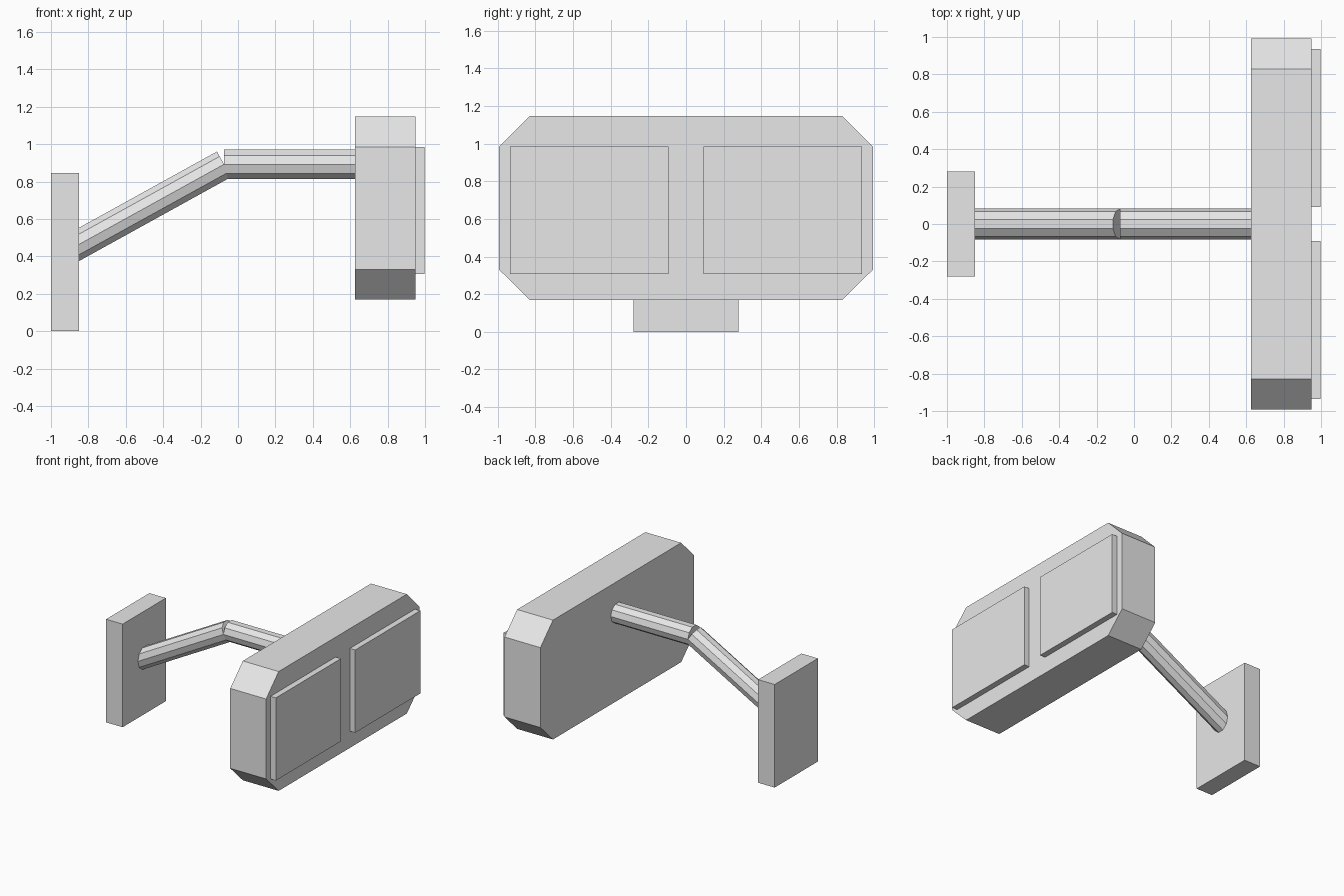
import bpy, bmesh
from mathutils import Vector

if "Cube" in bpy.data.objects:
    bpy.data.objects.remove(bpy.data.objects["Cube"])

grey = bpy.data.materials.new("light grey")
grey.diffuse_color = (0.8, 0.8, 0.8, 1)
grey.use_nodes = True
grey.node_tree.nodes["Principled BSDF"].inputs["Base Color"].default_value = grey.diffuse_color


def add_object(name, bm):
    bmesh.ops.recalc_face_normals(bm, faces=bm.faces)
    mesh = bpy.data.meshes.new(name)
    bm.to_mesh(mesh)
    bm.free()
    mesh.materials.append(grey)
    obj = bpy.data.objects.new(name, mesh)
    bpy.context.collection.objects.link(obj)
    return obj


def slab(name, outline, x0, x1):
    """Extrude a (y, z) outline along x."""
    bm = bmesh.new()
    face = bm.faces.new([bm.verts.new((x0, y, z)) for y, z in outline])
    ext = bmesh.ops.extrude_face_region(bm, geom=[face])
    moved = [v for v in ext["geom"] if isinstance(v, bmesh.types.BMVert)]
    bmesh.ops.translate(bm, verts=moved, vec=(x1 - x0, 0, 0))
    return add_object(name, bm)


def rect(y0, y1, z0, z1):
    return [(y0, z0), (y1, z0), (y1, z1), (y0, z1)]


def tube(name, start, end, radius=0.082, sides=10):
    """Ten-sided rod between two points, with corners on the y axis."""
    start, end = Vector(start), Vector(end)
    axis = end - start
    bm = bmesh.new()
    bmesh.ops.create_cone(bm, cap_ends=True, segments=sides, radius1=radius,
                          radius2=radius, depth=axis.length)
    obj = add_object(name, bm)
    obj.location = (start + end) / 2
    # the rod lies in the xz plane, so turn only about y: local y stays world y
    angle = Vector((0, 0, 1)).angle(axis)
    obj.rotation_euler = (0, angle, 0)
    return obj


# Wall plate
slab("wall_plate", rect(-0.28, 0.28, 0, 0.845), -1.0, -0.85)

# Bent arm: sloping rod from the plate centre, then a level rod to the head
elbow = (-0.075, 0, 0.892)
tube("sloping_arm", (-0.925, 0, 0.4225), elbow)
tube("level_arm", elbow, (0.79, 0, 0.892))

# Head with chamfered corners
half = [(0.83, 0.17), (0.993, 0.33), (0.993, 0.985), (0.83, 1.148)]
slab("head", half + [(-y, z) for y, z in reversed(half)], 0.625, 0.95)

# Two front panels
for side, y0, y1 in (("left", -0.935, -0.092), ("right", 0.092, 0.935)):
    slab(side + "_panel", rect(y0, y1, 0.307, 0.985), 0.95, 0.998)
